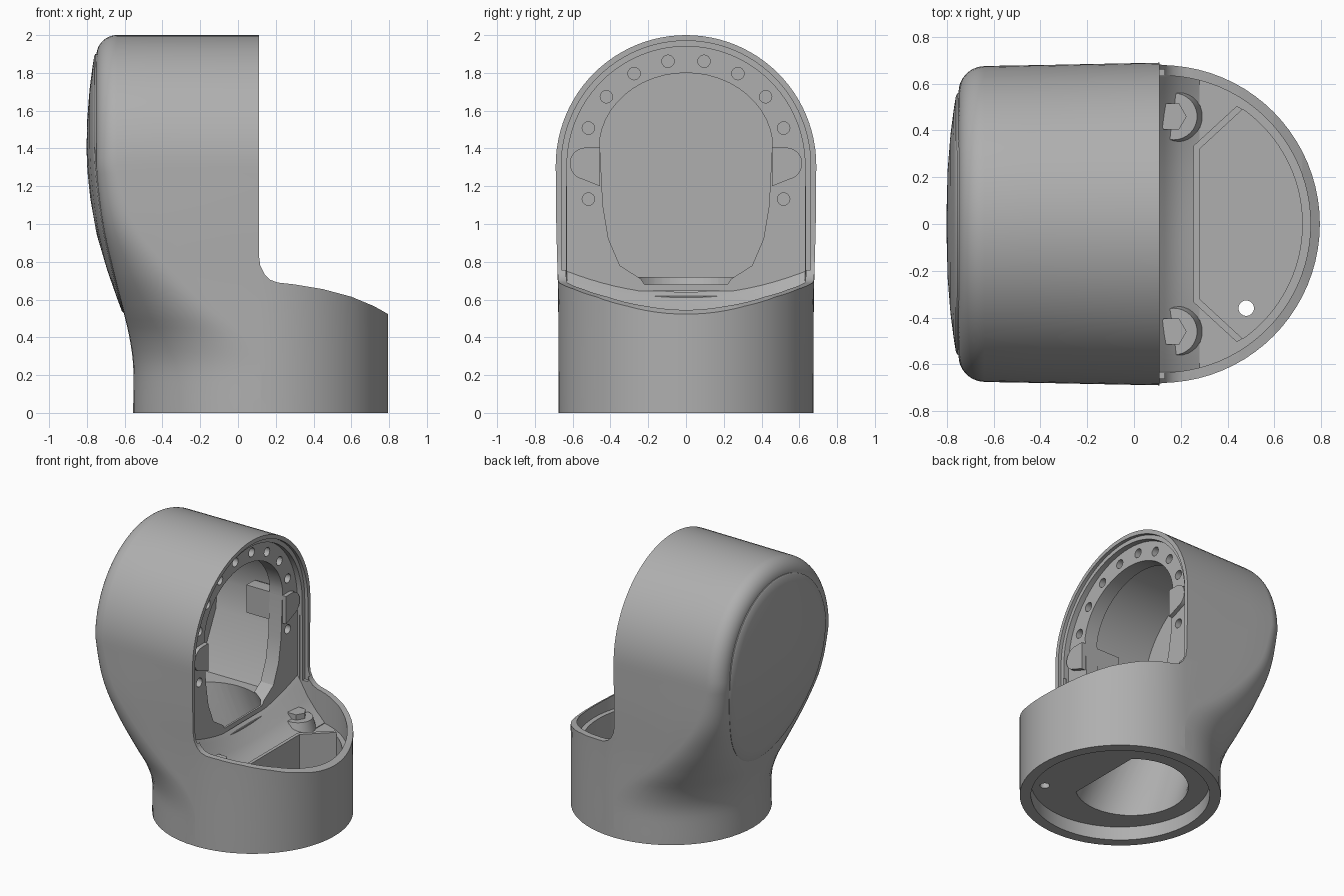
import bpy, bmesh
from math import sin, cos, pi, radians

cube = bpy.data.objects.get("Cube")
if cube:
    bpy.data.objects.remove(cube)

grey = bpy.data.materials.new("housing_grey")
grey.use_nodes = True
GREY = (0.43, 0.43, 0.43, 1)
grey.diffuse_color = GREY
grey.node_tree.nodes["Principled BSDF"].inputs["Base Color"].default_value = GREY

HEAD_Z, BASE_X = 1.31, 0.12


def make(name, bm):
    bmesh.ops.remove_doubles(bm, verts=bm.verts, dist=0.0005)
    bmesh.ops.recalc_face_normals(bm, faces=bm.faces)
    me = bpy.data.meshes.new(name)
    bm.to_mesh(me)
    bm.free()
    me.materials.append(grey)
    ob = bpy.data.objects.new(name, me)
    bpy.context.collection.objects.link(ob)
    return ob


def loft(name, rings):
    """Skin closed rings of equal length and cap both ends."""
    bm = bmesh.new()
    rings = [[bm.verts.new(p) for p in ring] for ring in rings]
    for a, b in zip(rings, rings[1:]):
        for i in range(len(a)):
            j = (i + 1) % len(a)
            bm.faces.new((a[i], a[j], b[j], b[i]))
    bm.faces.new(rings[0])
    bm.faces.new(rings[-1])
    return make(name, bm)


def prism(name, outline, axis, lo, hi):
    """Extrude a 2D outline: (x, y) along z, (y, z) along x, (x, z) along y."""
    place = {"z": lambda a, b, h: (a, b, h),
             "x": lambda a, b, h: (h, a, b),
             "y": lambda a, b, h: (a, h, b)}[axis]
    return loft(name, [[place(a, b, h) for a, b in outline] for h in (lo, hi)])


def arc(cx, cy, r, start, end, n=32):
    return [(cx + r * cos(radians(start + (end - start) * i / n)),
             cy + r * sin(radians(start + (end - start) * i / n))) for i in range(n + 1)]


def circle(cx, cy, r, n=32):
    return arc(cx, cy, r, 0, 360, n)[:-1]


def arch(r, bottom):
    return arc(0, HEAD_Z, r, 0, 180, 48) + [(-r, bottom), (r, bottom)]


def smooth_curve(keys, z):
    """Cubic interpolation through (z, value) keys."""
    z = min(max(z, keys[0][0]), keys[-1][0])
    i = max(k for k in range(len(keys) - 1) if keys[k][0] <= z)

    def slope(k):
        a, b = keys[max(k - 1, 0)], keys[min(k + 1, len(keys) - 1)]
        return (b[1] - a[1]) / (b[0] - a[0])
    (z0, v0), (z1, v1) = keys[i], keys[i + 1]
    d = z1 - z0
    t = (z - z0) / d
    return (v0 * (1 + 2 * t) * (1 - t) ** 2 + slope(i) * d * t * (1 - t) ** 2
            + v1 * t * t * (3 - 2 * t) + slope(i + 1) * d * t * t * (t - 1))


BACK = [(0, -0.555), (0.25, -0.555), (0.4, -0.575), (0.55, -0.61), (0.75, -0.66),
        (1.0, -0.715), (1.31, -0.75), (1.6, -0.755), (2.0, -0.752)]
CORNER = [(0, 0.675), (0.25, 0.67), (0.4, 0.6), (0.55, 0.46), (0.75, 0.3),
          (1.0, 0.17), (1.31, 0.11)]
WIDTH = [(0, 0.675), (0.6, 0.677), (1.0, 0.687), (1.31, 0.69)]


def half_profile(z):
    """Half of the horizontal section, from back centre to front centre."""
    xb, w = smooth_curve(BACK, z), smooth_curve(WIDTH, z)
    r = min(smooth_curve(CORNER, z), w)
    pts = [(xb, (w - r) * i / 4) for i in range(4)]
    pts += arc(xb + r, w - r, r, 180, 90, 14)
    pts += [(xb + r + (BASE_X - xb - r) * i / 4, w) for i in range(1, 4)]
    pts += [(BASE_X + 0.675 * sin(pi / 2 * i / 20), w * cos(pi / 2 * i / 20))
            for i in range(21)]
    return pts


def draft(x, y, z):
    """Narrow the head slightly toward its back."""
    back = min(max((0.1 - x) / 0.85, 0), 1)
    return x, y * (1 - 0.025 * back * min(z / HEAD_Z, 1)), z


# Outer body: sides rise from a round base, then sweep over the top of the head
levels = [HEAD_Z * i / 32 for i in range(33)]
rows = [[(x, y, z) for x, y in half_profile(z)] for z in levels]
top = half_profile(HEAD_Z)
over = [[(x, y * cos(pi * i / 48), HEAD_Z + y * sin(pi * i / 48)) for x, y in top]
        for i in range(1, 48)]
rows = rows + over + [[(x, -y, z) for x, y, z in row] for row in reversed(rows)]
bm = bmesh.new()
grid = [[bm.verts.new(draft(*p)) for p in row] for row in rows]
for a, b in zip(grid, grid[1:]):
    for i in range(len(a) - 1):
        bm.faces.new((a[i], a[i + 1], b[i + 1], b[i]))
bmesh.ops.remove_doubles(bm, verts=bm.verts, dist=0.0005)
bmesh.ops.holes_fill(bm, edges=[e for e in bm.edges if e.is_boundary], sides=0)
body = make("elbow_housing", bm)


def cut(cutter):
    mod = body.modifiers.new("cut", "BOOLEAN")
    mod.operation, mod.solver, mod.object = "DIFFERENCE", "EXACT", cutter
    cutter.hide_render = True
    graph = bpy.context.evaluated_depsgraph_get()
    mesh = bpy.data.meshes.new_from_object(body.evaluated_get(graph))
    body.modifiers.clear()
    body.data = mesh
    bpy.data.objects.remove(cutter)


# Notch that leaves the upright head and the sloping base rim
notch = [(0.11, 2.2), (0.11, 0.84), (0.118, 0.78), (0.14, 0.735), (0.17, 0.705),
         (0.21, 0.69), (0.3, 0.68), (0.45, 0.655), (0.6, 0.615), (0.72, 0.565),
         (0.8, 0.52), (0.9, 0.46), (0.9, 2.2)]
cut(prism("notch_cutter", notch, "y", -1, 1))

# Stepped seat for the head flange
cut(prism("lip_cutter", arch(0.66, 0.72), "x", 0.085, 0.13))
cut(prism("flange_cutter", arch(0.63, 0.62), "x", 0.045, 0.14))

# Base bowl, its front pocket and the drain hole
cut(prism("bowl_cutter", arc(BASE_X, 0, 0.635, -95, 95, 48), "z", 0.46, 1.2))
pocket = arc(BASE_X, 0, 0.6, -55, 55) + [(0.28, 0.32), (0.28, -0.32)]
cut(prism("pocket_cutter", pocket, "z", 0.14, 1))
cut(prism("drain_cutter", circle(0.48, -0.36, 0.033), "z", -0.1, 0.5))

# Recess under the base, with the cable passage that leans back up into the head
cut(prism("recess_cutter", circle(BASE_X, 0, 0.6, 64), "z", -0.1, 0.1))
opening = arc(0.02, 0, 0.38, 50, 310)
cut(loft("passage_cutter", [[(x, y, 0.05) for x, y in opening],
                            [(x, y, 0.13) for x, y in opening],
                            [(x * 0.9 - 0.25, y * 0.8, 0.78) for x, y in opening]]))

# Head cavity behind the flange, narrowing downward, and the flange window
cavity = arc(0, HEAD_Z, 0.59, 0, 180, 48) + [(-0.57, 1.1), (-0.38, 0.72), (0.38, 0.72), (0.57, 1.1)]
cut(prism("cavity_cutter", cavity, "x", -0.58, -0.06))
half = [(0.22, 0.68), (0.24, 0.71), (0.35, 0.78), (0.41, 0.92), (0.44, 1.1), (0.455, 1.4)]
crown = [(0.46 * cos(pi * i / 24), 1.4 + 0.4 * sin(pi * i / 24)) for i in range(1, 24)]
window = half + crown + [(-y, z) for y, z in reversed(half)]
cut(prism("window_cutter", window, "x", -0.2, 0.2))

# Ring of screw holes
for side in (0, 1):
    for angle in (-20, 20, 40, 60, 80):
        a = radians(180 - angle if side else angle)
        cut(prism("screw_cutter", circle(0.55 * cos(a), 1.32 + 0.55 * sin(a), 0.033, 16),
                  "x", -0.03, 0.2))

# Bulged back cover with an egg outline
rings = []
for s, dx in ((1, 0.02), (1, -0.002), (0.985, -0.008), (0.9, -0.016), (0.7, -0.031),
              (0.45, -0.043), (0.2, -0.048), (0.02, -0.049)):
    ring = []
    for i in range(64):
        a = 2 * pi * i / 64
        z = 1.28 + s * (0.05 + (0.57 if sin(a) > 0 else 0.8) * sin(a))
        ring.append((smooth_curve(BACK, z) + dx, 0.56 * s * cos(a), z))
    rings.append(ring)
cover = loft("back_cover", rings)

parts = [body, cover]

# Sloping deck between the flange and the pocket, rising toward both sides
ramp = [(0.03, 0.42), (0.03, 0.64), (0.07, 0.605), (0.13, 0.535), (0.2, 0.485),
        (0.28, 0.465), (0.28, 0.42)]
sections = []
for i in range(-10, 11):
    t = i / 10
    sections.append([(x, 0.63 * t, z + (0.13 * t * t * (0.28 - x) / 0.25 if z > 0.43 else 0))
                     for x, z in ramp])
parts.append(loft("deck_ramp", sections))

# Raised lip along the straight edges of the pocket
lip = [(0.28, 0.32), (0.464, 0.49), (0.44, 0.505), (0.255, 0.335)]
mid_lip = [(0.255, -0.335), (0.28, -0.335), (0.28, 0.335), (0.255, 0.335)]
parts.append(prism("pocket_lip", mid_lip, "z", 0.42, 0.49))

for name, s in (("left", 1), ("right", -1)):
    parts.append(prism("pocket_lip_" + name, [(x, s * y) for x, y in lip], "z", 0.42, 0.49))

    # Low bolt boss with a hex bolt
    parts.append(loft("bolt_boss_" + name, [
        [(x, y, z) for x, y in circle(0.17, s * 0.46, r)]
        for r, z in ((0.13, 0.43), (0.1, 0.54))]))
    parts.append(prism("hex_bolt_" + name, circle(0.16, s * 0.46, 0.065, 6), "z", 0.5, 0.58))

    # Rounded clamp lug at each side of the window
    lug = [(0.455, 1.2), (0.53, 1.23)] + arc(0.53, 1.32, 0.085, -80, 90, 12) + [(0.455, 1.405)]
    parts.append(prism("clamp_lug_" + name, [(s * y, z) for y, z in lug], "x", -0.25, 0.075))

# Smooth shading that keeps the machined edges sharp
bpy.ops.object.select_all(action="DESELECT")
for ob in parts:
    ob.select_set(True)
bpy.context.view_layer.objects.active = body
bpy.ops.object.shade_smooth_by_angle(angle=radians(30))
